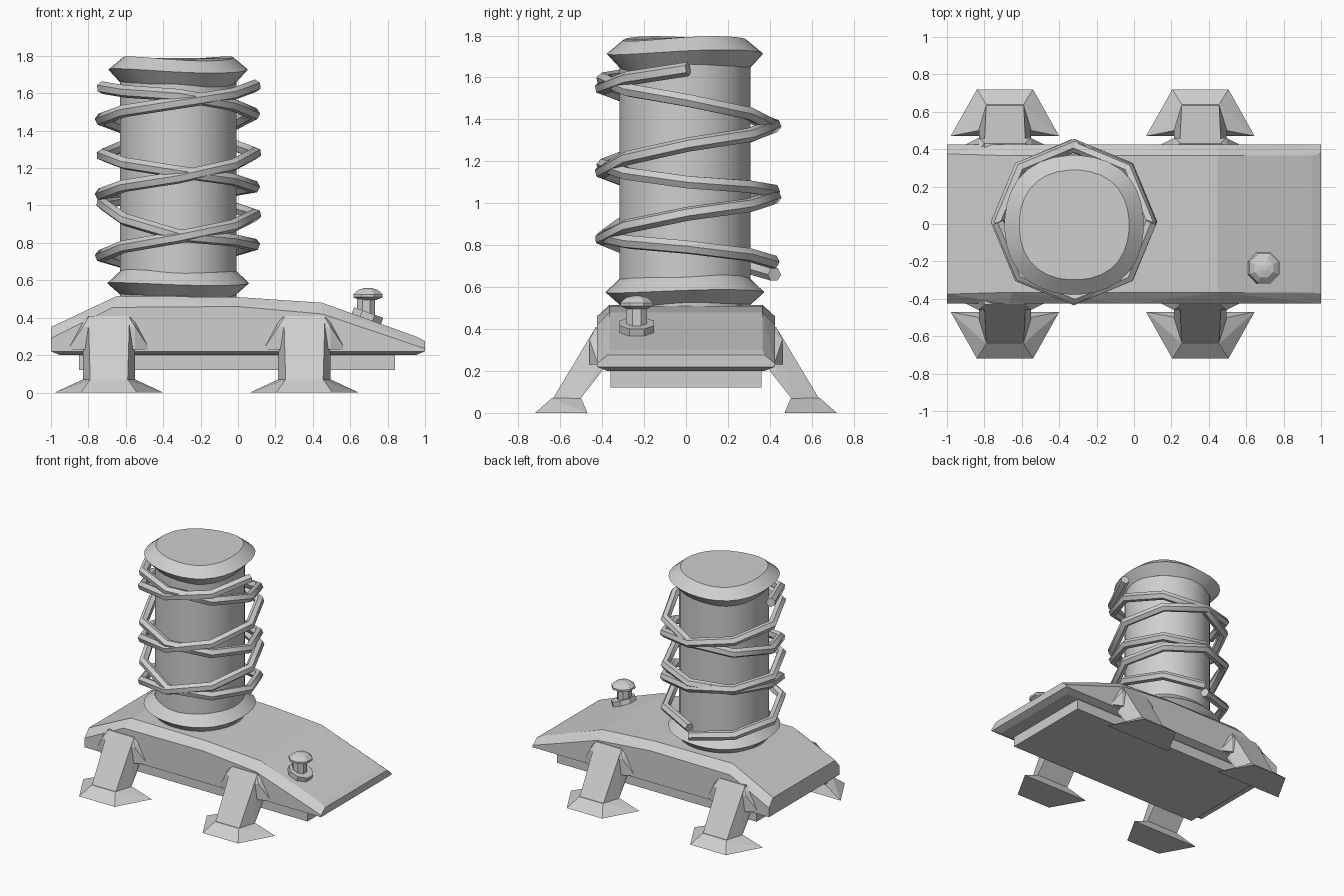
import bpy, bmesh
from math import sin, cos, tau, pi, atan2, radians
from mathutils import Matrix

cube = bpy.data.objects.get("Cube")
if cube:
    bpy.data.objects.remove(cube, do_unlink=True)

grey = bpy.data.materials.new("light_grey")
grey.use_nodes = True
colour = (0.62, 0.62, 0.62, 1)
grey.diffuse_color = colour
grey.node_tree.nodes["Principled BSDF"].inputs["Base Color"].default_value = colour


def finish(name, bm, smooth=None):
    bmesh.ops.recalc_face_normals(bm, faces=bm.faces)
    mesh = bpy.data.meshes.new(name)
    bm.to_mesh(mesh)
    bm.free()
    mesh.materials.append(grey)
    ob = bpy.data.objects.new(name, mesh)
    bpy.context.collection.objects.link(ob)
    if smooth:
        shade(ob, smooth)
    return ob


def shade(ob, angle):
    bpy.ops.object.select_all(action='DESELECT')
    ob.select_set(True)
    bpy.context.view_layer.objects.active = ob
    bpy.ops.object.shade_smooth_by_angle(angle=radians(angle))


def hull(name, points):
    """Faceted convex solid around a few corner points."""
    bm = bmesh.new()
    for p in points:
        bm.verts.new(p)
    out = bmesh.ops.convex_hull(bm, input=bm.verts)
    bmesh.ops.delete(bm, geom=list({g for g in out["geom_interior"] + out["geom_unused"]
                                    if isinstance(g, bmesh.types.BMVert)}), context='VERTS')
    bmesh.ops.dissolve_limit(bm, angle_limit=0.03, verts=bm.verts, edges=bm.edges)
    return finish(name, bm)


def lathe(name, profile, sides, place, square=0.0, wave=0.0, smooth=None):
    """Revolve (radius, height) pairs; square and wave make the rim uneven."""
    bm = bmesh.new()
    rings = []
    for i, (r, z) in enumerate(profile):
        ring = []
        for k in range(sides):
            a = tau * (k + 0.5) / sides
            rr = r * (1 - square * cos(4 * a))
            zz = z + wave * sin(2 * a + 0.6)
            ring.append(bm.verts.new((rr * cos(a), rr * sin(a), zz)))
        rings.append(ring)
    for lo, hi in zip(rings, rings[1:]):
        for k in range(sides):
            n = (k + 1) % sides
            bm.faces.new((lo[k], lo[n], hi[n], hi[k]))
    bm.faces.new(rings[0])
    bm.faces.new(rings[-1])
    bm.transform(place)
    return finish(name, bm, smooth)


# Base housing: chamfered arch profile, plus the plate below it
top = [(-0.95, 0.375), (-0.65, 0.515), (0, 0.51), (0.45, 0.48), (0.95, 0.3)]
rim = [(-1, 0.22), (-1, 0.29), (-0.67, 0.455), (0, 0.46), (0.45, 0.42), (1, 0.235), (1, 0.22)]
ends = [(-1, 0.35), (1, 0.275), (-0.95, 0.2), (0.95, 0.2)]
hull("base_housing", [(x, s * y, z) for s in (-1, 1)
                      for row, y in ((top, 0.365), (rim, 0.425), (ends, 0.375))
                      for x, z in row])
hull("under_plate", [(x, y, z) for x in (-0.85, 0.84) for y in (-0.36, 0.36) for z in (0.12, 0.21)])

# Four splayed legs with flared mounts and wedge feet
leg = [(0.11, 0.43, 0.41), (0.11, 0.38, 0.41), (0.14, 0.43, 0.2), (0.14, 0.40, 0.2),
       (0.1, 0.64, 0.06), (0.14, 0.51, 0.06)]
mount = [(0.11, 0.435, 0.4), (0.14, 0.46, 0.35), (0.14, 0.46, 0.23), (0.22, 0.42, 0.23), (0.14, 0.39, 0.4)]
foot = [(0.29, 0.47, 0), (0.15, 0.72, 0), (0.1, 0.64, 0.07), (0.14, 0.5, 0.07)]
for cx, end in ((-0.69, "right"), (0.355, "left")):
    for s, side in ((-1, "front"), (1, "back")):
        for part, pts in (("leg", leg), ("leg_mount", mount), ("foot", foot)):
            hull(f"{side}_{end}_{part}", [(cx + m * x, s * y, z) for m in (-1, 1) for x, y, z in pts])

# Upright cylinder with uneven flanges
CX = -0.32
column = Matrix.Translation((CX, -0.005, 0))
lathe("cylinder_body", [(0.313, 0.5), (0.313, 1.72)], 32, column, smooth=30)
lathe("lower_flange", [(0.31, 0.515), (0.385, 0.58), (0.31, 0.65)], 32, column, 0.015, 0.008, 30)
lathe("upper_flange", [(0.31, 1.645), (0.38, 1.72), (0.3, 1.785)], 32, column, 0.02, 0.012, 30)


# Two wires winding in opposite directions; heights are given per quarter turn
def wire(name, heights, start, turn, radius):
    curve = bpy.data.curves.new(name, 'CURVE')
    curve.dimensions = '3D'
    curve.bevel_depth = 0.034
    curve.bevel_resolution = 1
    curve.use_fill_caps = True
    path = []
    for i, z in enumerate(heights):
        path.append(z)
        if i + 1 < len(heights):
            path.append((z + heights[i + 1]) / 2)
    spline = curve.splines.new('POLY')
    spline.points.add(len(path) - 1)
    for i, (p, z) in enumerate(zip(spline.points, path)):
        a = start + turn * i * pi / 4
        p.co = (CX + radius * cos(a), 0.01 + radius * sin(a), z, 1)
    curve.materials.append(grey)
    ob = bpy.data.objects.new(name, curve)
    bpy.context.collection.objects.link(ob)
    bpy.ops.object.select_all(action='DESELECT')
    ob.select_set(True)
    bpy.context.view_layer.objects.active = ob
    bpy.ops.object.convert(target='MESH')
    shade(bpy.context.object, 50)


wire("rising_wire", [0.66, 0.73, 0.83, 0.95, 1.03, 1.06, 1.15, 1.28, 1.37, 1.46, 1.55, 1.64],
     pi / 2, 1, 0.412)
wire("falling_wire", [0.72, 0.79, 0.84, 1.01, 1.06, 1.1, 1.18, 1.27, 1.37, 1.49, 1.59, 1.63],
     pi / 2, -1, 0.405)

# Push button: tilted nut on the slope, stem and domed cap
tilt = Matrix.Rotation(atan2(0.18, 0.5), 4, 'Y')
spot = Matrix.Translation((0.685, -0.235, 0.39))
lathe("button_nut", [(0.09, -0.03), (0.09, 0.04)], 8, spot @ tilt)
lathe("button_stem", [(0.052, 0), (0.052, 0.13)], 8, spot)
lathe("button_cap", [(0.05, 0.105), (0.085, 0.12), (0.085, 0.135), (0.055, 0.16), (0.015, 0.17)], 8,
      Matrix.Translation((0.01, 0, 0)) @ spot)
